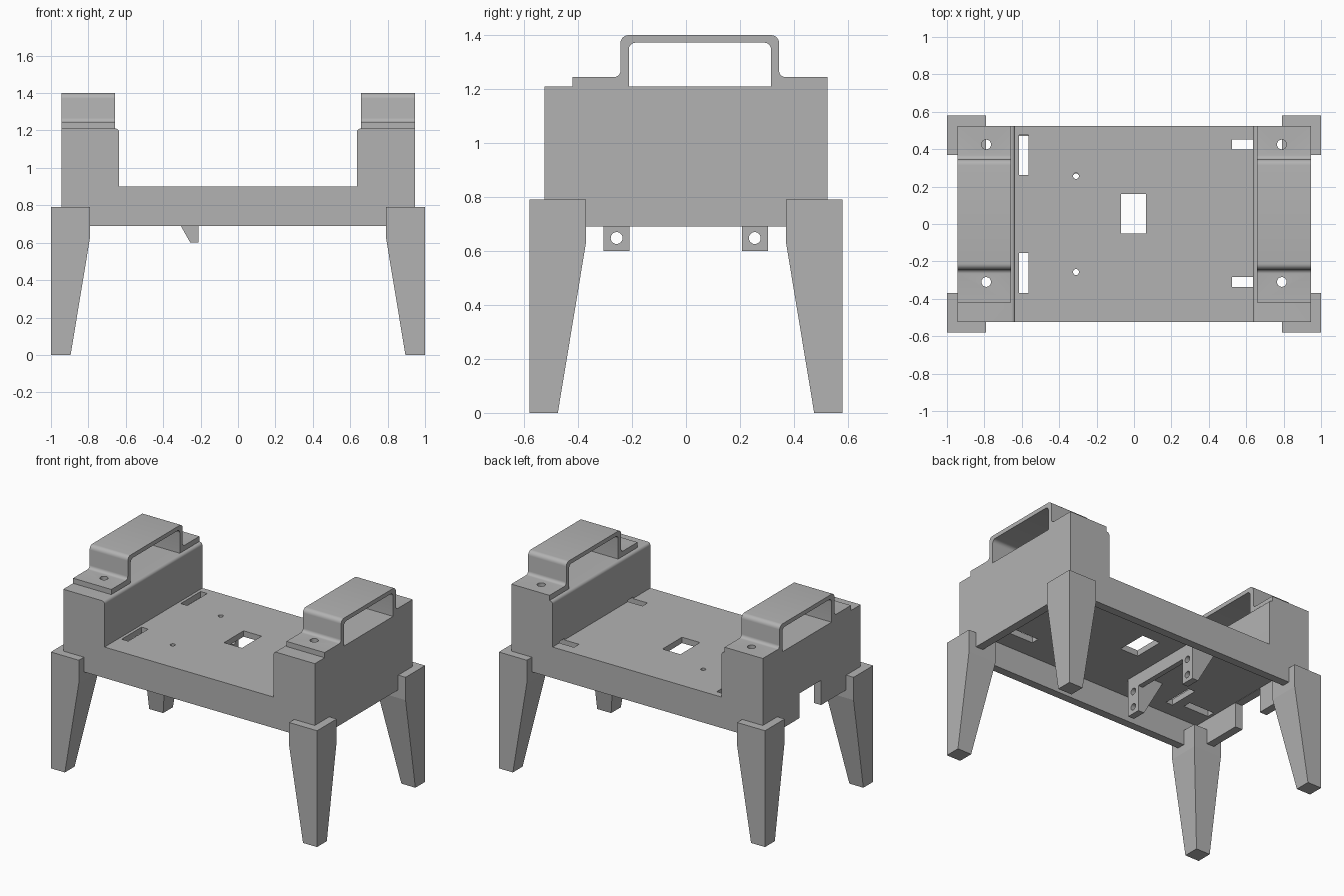
import bpy, bmesh, math
from mathutils import Vector

default = bpy.data.objects.get("Cube")
if default:
    bpy.data.objects.remove(default, do_unlink=True)

grey = bpy.data.materials.new("plain grey")
grey.use_nodes = True
grey.diffuse_color = (0.45, 0.45, 0.45, 1)
grey.node_tree.nodes["Principled BSDF"].inputs["Base Color"].default_value = (0.45, 0.45, 0.45, 1)


def finish(name, bm):
    bmesh.ops.recalc_face_normals(bm, faces=bm.faces[:])
    mesh = bpy.data.meshes.new(name)
    bm.to_mesh(mesh)
    bm.free()
    mesh.materials.append(grey)
    obj = bpy.data.objects.new(name, mesh)
    bpy.context.collection.objects.link(obj)
    return obj


def extrude(name, points, axis, start, end):
    """Extrude a closed profile along x (points y, z), y (points x, z) or z (points x, y)."""
    bm = bmesh.new()
    verts = []
    for p in points:
        co = list(p)
        co.insert(axis, start)
        verts.append(bm.verts.new(co))
    face = bm.faces.new(verts)
    moved = bmesh.ops.extrude_face_region(bm, geom=[face])["geom"]
    step = Vector((0, 0, 0))
    step[axis] = end - start
    bmesh.ops.translate(bm, vec=step, verts=[v for v in moved if isinstance(v, bmesh.types.BMVert)])
    return finish(name, bm)


def box(name, x, y, z):
    return extrude(name, [(x[0], y[0]), (x[1], y[0]), (x[1], y[1]), (x[0], y[1])], 2, *z)


def rod(name, axis, a, b, radius, start, end, sides=24):
    ring = [(a + radius * math.cos(math.tau * i / sides), b + radius * math.sin(math.tau * i / sides))
            for i in range(sides)]
    return extrude(name, ring, axis, start, end)


def rounded(points, steps=6):
    """Round the corners of a profile; each point is (u, v, radius)."""
    result = []
    for i, (u, v, r) in enumerate(points):
        corner = Vector((u, v))
        if not r:
            result.append((u, v))
            continue
        before = Vector(points[i - 1][:2]) - corner
        after = Vector(points[(i + 1) % len(points)][:2]) - corner
        d0, d1 = before.normalized() * r, after.normalized() * r
        for k in range(steps + 1):
            t = math.pi / 2 * k / steps
            result.append(tuple(corner + d0 * (1 - math.sin(t)) + d1 * (1 - math.cos(t))))
    return result


def cut(target, cutters):
    for cutter in cutters:
        mod = target.modifiers.new("cut", 'BOOLEAN')
        mod.operation = 'DIFFERENCE'
        mod.solver = 'EXACT'
        mod.object = cutter
        bpy.context.view_layer.objects.active = target
        bpy.ops.object.modifier_apply(modifier=mod.name)
    for cutter in cutters:
        if cutter.users_scene and cutter.name.startswith("cutter"):
            bpy.data.objects.remove(cutter, do_unlink=True)


def smooth(obj):
    bpy.ops.object.select_all(action='DESELECT')
    obj.select_set(True)
    bpy.context.view_layer.objects.active = obj
    bpy.ops.object.shade_smooth_by_angle(angle=math.radians(30))


X, Y, BASE, DECK, CEILING, TOP = 0.945, 0.525, 0.69, 0.9, 0.86, 1.21
SCREW_Y = (-0.31, 0.425)

# Body: a deck between two raised end blocks
body = extrude("body", rounded([
    (-X, BASE, 0), (X, BASE, 0), (X, TOP, 0), (0.635, TOP, 0.02), (0.635, DECK, 0),
    (-0.635, DECK, 0), (-0.635, TOP, 0.02), (-X, TOP, 0)]), 1, -Y, Y)

# Hollow underside, end notch and deck window
cutters = [
    box("cutter_cavity", (-0.89, 0.89), (-0.47, 0.47), (0.6, CEILING)),
    box("cutter_notch", (-1.1, -0.8), (-0.1, 0.13), (0.6, CEILING - 0.002)),
    box("cutter_window", (-0.07, 0.065), (-0.05, 0.16), (0.8, 1)),
]
# Deck slots, fastener pockets and screw holes
for y in (-0.263, 0.37):
    cutters.append(box("cutter_slot", (-0.615, -0.565), (y - 0.107, y + 0.107), (0.8, 1)))
for y in SCREW_Y:
    cutters.append(box("cutter_pocket", (0.525, 0.83), (y - 0.027, y + 0.027), (0.8, 0.91)))
    cutters.append(box("cutter_pocket", (-0.87, -0.68), (y - 0.027, y + 0.027), (0.8, 0.91)))
    for x in (-0.79, 0.79):
        cutters.append(rod("cutter_screw", 2, x, y, 0.026, 0.8, 1.3))
for y in (-0.257, 0.257):
    cutters.append(rod("cutter_pin", 2, -0.31, y, 0.016, 0.8, 1))
cut(body, cutters)
smooth(body)

# Handles: bent straps standing on the end blocks
strap = rounded([
    (-0.42, TOP, 0), (-0.212, TOP, 0), (-0.212, 1.372, 0.025), (0.315, 1.372, 0.025),
    (0.315, TOP, 0), (Y, TOP, 0), (Y, 1.245, 0), (0.345, 1.245, 0.022),
    (0.345, 1.4, 0.03), (-0.243, 1.4, 0.03), (-0.243, 1.245, 0.022), (-0.42, 1.245, 0)])
for side, sign in (("right", -1), ("left", 1)):
    handle = extrude(side + "_handle", strap, 0, sign * 0.658, sign * X)
    cut(handle, [rod("cutter_screw", 2, sign * 0.79, y, 0.026, 1.1, 1.3) for y in SCREW_Y])
    smooth(handle)

# Legs: tapered on their two inner sides
LEG_X, LEG_Y = 1.0, 0.58
for sx, side in ((-1, "right"), (1, "left")):
    for sy, end in ((-1, "front"), (1, "back")):
        bm = bmesh.new()
        rings = []
        for z, wx, wy in ((0, 0.105, 0.105), (0.635, 0.21, 0.21), (0.79, 0.21, 0.21)):
            rings.append([bm.verts.new((sx * (LEG_X - wx * i), sy * (LEG_Y - wy * j), z))
                          for i, j in ((0, 0), (1, 0), (1, 1), (0, 1))])
        bm.faces.new(rings[0])
        bm.faces.new(rings[-1])
        for low, high in zip(rings, rings[1:]):
            for k in range(4):
                n = (k + 1) % 4
                bm.faces.new((low[k], low[n], high[n], high[k]))
        finish(end + "_" + side + "_leg", bm)

# Underside bracket: two gusseted lugs joined by a low rib
for name, y in (("front_lug", -0.257), ("back_lug", 0.255)):
    lug = extrude(name, [(-0.21, 0.6), (-0.255, 0.6), (-0.405, 0.865), (-0.21, 0.865)],
                  1, y - 0.048, y + 0.048)
    cut(lug, [rod("cutter_bolt", 0, y, z, 0.022, -0.5, -0.1) for z in (0.648, 0.755)]
        + [rod("cutter_pin", 2, -0.31, y, 0.016, 0.5, 1)])
    smooth(lug)
box("bracket_rib", (-0.245, -0.21), (-0.215, 0.215), (0.775, 0.865))
